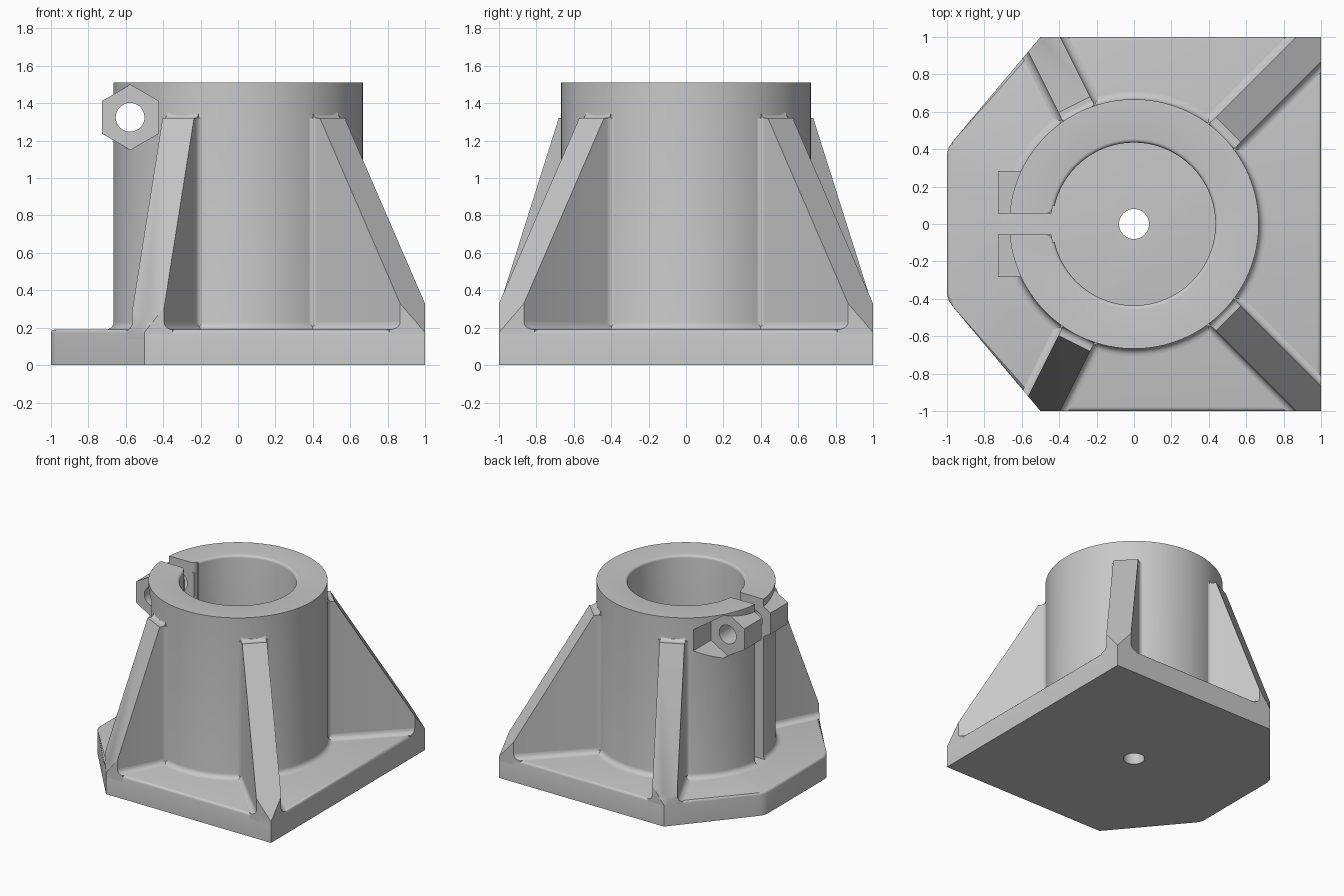
import bpy, bmesh
from math import sin, cos, pi, atan2, hypot, radians
from mathutils import Matrix, Vector

cube = bpy.data.objects.get("Cube")
if cube:
    bpy.data.objects.remove(cube)

GREY = (0.58, 0.58, 0.58, 1)
grey = bpy.data.materials.new("cast_grey")
grey.use_nodes = True
grey.diffuse_color = GREY
grey.node_tree.nodes["Principled BSDF"].inputs["Base Color"].default_value = GREY

PLATE = 0.19      # plate thickness
LOW = 0.14        # depth to which parts sink into the plate
TOP = 1.51        # tube height
OUTER, BORE = 0.667, 0.445
RIB = 0.094       # half rib width
RIB_TOP, RIB_OUT, CORNER_Z = 1.32, 0.714, 0.175
FILLET = 0.04
LUG = Vector((-0.577, 0, 1.325))


def finish(name, bm):
    bmesh.ops.recalc_face_normals(bm, faces=bm.faces)
    mesh = bpy.data.meshes.new(name)
    bm.to_mesh(mesh)
    bm.free()
    obj = bpy.data.objects.new(name, mesh)
    bpy.context.collection.objects.link(obj)
    mesh.materials.append(grey)
    return obj


def add_prism(bm, pts, lo, hi, matrix=Matrix()):
    """Add a closed prism: a 2D outline swept from lo to hi, then placed."""
    low, high = ([bm.verts.new(matrix @ Vector((x, y, z))) for x, y in pts] for z in (lo, hi))
    bm.faces.new(low[::-1])
    bm.faces.new(high)
    for i in range(len(pts)):
        j = (i + 1) % len(pts)
        bm.faces.new((low[i], low[j], high[j], high[i]))


def prism(name, *args):
    bm = bmesh.new()
    add_prism(bm, *args)
    return finish(name, bm)


def clip(bm, point, normal):
    """Cut away everything beyond a plane and cap the cut."""
    geom = bm.verts[:] + bm.edges[:] + bm.faces[:]
    bmesh.ops.bisect_plane(bm, geom=geom, plane_co=point, plane_no=normal,
                           dist=0.00001, clear_outer=True)
    rim = [e for e in bm.edges if e.is_boundary]
    if rim:
        bmesh.ops.holes_fill(bm, edges=rim, sides=0)


def arc(cx, cy, r, a0, a1, n=5):
    angles = [radians(a0 + (a1 - a0) * i / n) for i in range(n + 1)]
    return [(cx + r * cos(a), cy + r * sin(a)) for a in angles]


def disc(r, n):
    return arc(0, 0, r, 90, 90 + 360 * (n - 1) / n, n - 1)


def mirrored(side):
    return side + [(x, -y) for x, y in reversed(side)]


def boolean(obj, tool):
    mod = obj.modifiers.new("cut", "BOOLEAN")
    mod.object, mod.operation, mod.solver = tool, "DIFFERENCE", "EXACT"
    bpy.context.view_layer.update()
    deps = bpy.context.evaluated_depsgraph_get()
    mesh = bpy.data.meshes.new_from_object(obj.evaluated_get(deps))
    obj.modifiers.clear()
    obj.data = mesh
    bpy.data.objects.remove(tool)


def smooth(obj):
    bpy.ops.object.select_all(action="DESELECT")
    obj.select_set(True)
    bpy.context.view_layer.objects.active = obj
    bpy.ops.object.shade_smooth_by_angle(angle=radians(32))


# Base plate with softened top edge and a centre hole
outline = mirrored([(1, 1), (-0.5, 1), (-0.97, 0.44), (-0.99, 0.41), (-1, 0.375)])
bm = bmesh.new()
add_prism(bm, outline, 0, PLATE)
rim = [e for e in bm.edges if all(v.co.z > 0.1 for v in e.verts)]
bmesh.ops.bevel(bm, geom=rim, offset=0.02, segments=3, profile=0.5, affect="EDGES")
base = finish("base_plate", bm)
boolean(base, prism("hole", disc(0.08, 48), -1, 1))
smooth(base)

# Tube: lathed wall with a flared foot and a rounded bore rim
profile = [(BORE - 0.01, LOW)] + arc(BORE + 0.01, TOP - 0.02, 0.02, 180, 90, 4)
profile += [(OUTER, TOP)]
profile += arc(OUTER + FILLET, PLATE + FILLET, FILLET, 180, 270)
profile += [(OUTER + FILLET, LOW)]
bm = bmesh.new()
ring = [bm.verts.new((r, 0, z)) for r, z in profile]
edges = [bm.edges.new((ring[i - 1], ring[i])) for i in range(len(ring))]
bmesh.ops.spin(bm, geom=ring + edges, cent=(0, 0, 0), axis=(0, 0, 1),
               angle=2 * pi, steps=128)
bmesh.ops.remove_doubles(bm, verts=bm.verts, dist=0.0001)
tube = finish("tube", bm)

# Clamping slot, flared where it meets the bore
slot = mirrored([(-0.9, 0.055)] + arc(-0.475, 0.095, 0.04, 270, 360) + [(-0.3, 0.095)])
boolean(tube, prism("slot", slot, PLATE + 0.005, 2))

# Hexagonal clamp lugs with open pockets beside them and a bolt hole
along_y = Matrix.Translation(LUG) @ Matrix.Rotation(pi / 2, 4, "X")
hexagon = disc(0.174, 6)
for sign, label in ((1, "front"), (-1, "back")):
    lo, hi = sorted((sign * 0.28, sign * 0.75))
    boolean(tube, prism("pocket", hexagon, lo, hi, along_y))
    lo, hi = sorted((sign * 0.056, sign * 0.283))
    lug = prism("clamp_lug_" + label, hexagon, lo, hi, along_y)
    boolean(lug, prism("bolt_hole", disc(0.077, 40), -1, 1, along_y))
    boolean(lug, prism("bore", disc(BORE, 96), 0, 2))
    smooth(lug)
boolean(tube, prism("bolt_hole", disc(0.077, 40), -1, 1, along_y))
smooth(tube)

# Sloping ribs running out to four plate corners
across = Matrix.Rotation(pi / 2, 4, "X")
outward = Matrix(((0, 0, 1, 0), (1, 0, 0, 0), (0, 1, 0, 0), (0, 0, 0, 1)))


def make_rib(name, x, y):
    reach = hypot(x, y)
    place = Matrix.Rotation(atan2(y, x), 4, "Z")
    bm = bmesh.new()
    # web, flared against the tube
    flare = arc(OUTER - 0.015 + FILLET, RIB + FILLET, FILLET, 180, 270)
    plan = mirrored([(0.55, RIB + FILLET)] + flare + [(1.6, RIB)])
    add_prism(bm, plan, LOW, RIB_TOP, place)
    # coved foot on the plate
    cove = [(RIB + FILLET, LOW)] + arc(RIB + FILLET, PLATE + FILLET, FILLET, 270, 180)
    section = cove + [(-w, z) for w, z in reversed(cove)]
    add_prism(bm, section, 0.6, 1.6, place @ outward)
    # cove between shoulder and tube
    shoulder = [(0.6, RIB_TOP - 0.05), (0.6, RIB_TOP + 0.03)]
    shoulder += arc(OUTER + 0.025, RIB_TOP + 0.03, 0.03, 180, 270)
    shoulder += [(OUTER + 0.025, RIB_TOP - 0.05)]
    add_prism(bm, shoulder, -RIB, RIB, place @ across)
    # sloping back, then trim to the plate outline
    normal = Vector((RIB_TOP - CORNER_Z, 0, reach - RIB_OUT)).normalized()
    clip(bm, place @ Vector((RIB_OUT, 0, RIB_TOP)), place.to_3x3() @ normal)
    for i, (px, py) in enumerate(outline):
        qx, qy = outline[i - 1]
        clip(bm, (px, py, 0), Vector((py - qy, qx - px, 0)).normalized())
    smooth(finish(name, bm))


for sign, label in ((1, "back"), (-1, "front")):
    make_rib("rib_left_" + label, 1, sign)
    make_rib("rib_right_" + label, -0.5, sign)
